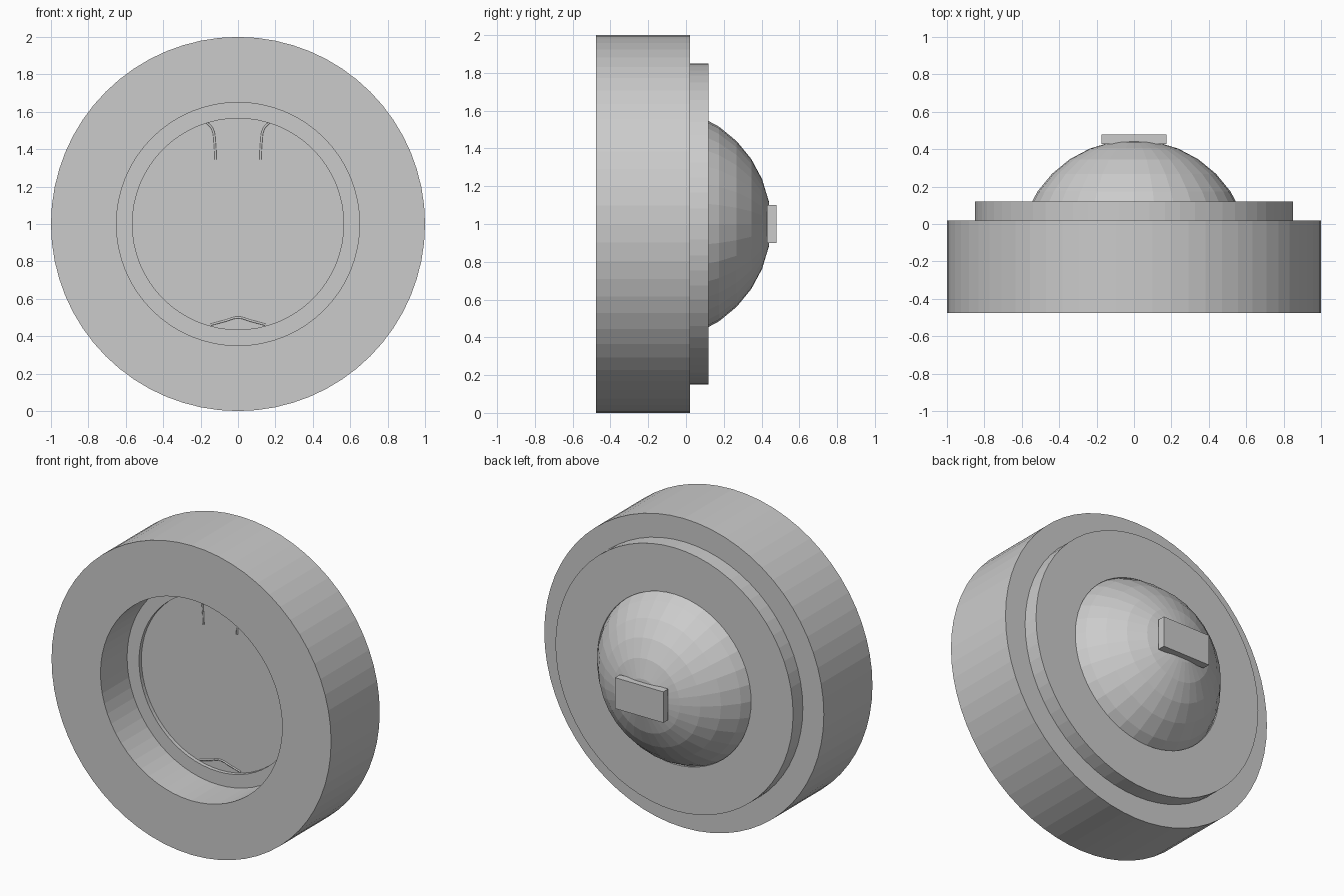
import bpy, bmesh, math
from mathutils import Matrix, Vector

cube = bpy.data.objects.get("Cube")
if cube:
    bpy.data.objects.remove(cube, do_unlink=True)

grey = bpy.data.materials.new("plain_grey")
grey.use_nodes = True
grey.diffuse_color = (0.6, 0.6, 0.6, 1)
grey.node_tree.nodes["Principled BSDF"].inputs["Base Color"].default_value = grey.diffuse_color
CENTRE = Vector((0, 0, 1))


def finish(name, bm):
    bmesh.ops.recalc_face_normals(bm, faces=bm.faces)
    mesh = bpy.data.meshes.new(name)
    bm.to_mesh(mesh)
    bm.free()
    mesh.materials.append(grey)
    obj = bpy.data.objects.new(name, mesh)
    obj.location = CENTRE
    bpy.context.collection.objects.link(obj)
    return obj


def lathe_ring(name, outer, inner, front, back, sides=64):
    """Flat-faced ring of rectangular section around the y axis."""
    bm = bmesh.new()
    section = [(outer, front), (outer, back), (inner, back), (inner, front)]
    loops = []
    for i in range(sides):
        a = math.tau * i / sides
        loops.append([bm.verts.new((r * math.cos(a), y, r * math.sin(a))) for r, y in section])
    for i in range(sides):
        p, q = loops[i], loops[(i + 1) % sides]
        for j in range(4):
            k = (j + 1) % 4
            bm.faces.new((p[j], p[k], q[k], q[j]))
    return finish(name, bm)


def wire(name, points):
    """Thin rounded line lying on the dial."""
    curve = bpy.data.curves.new(name, "CURVE")
    curve.dimensions = "3D"
    curve.bevel_depth = 0.006
    curve.bevel_resolution = 1
    curve.resolution_u = 6
    curve.use_fill_caps = True
    spline = curve.splines.new("BEZIER")
    spline.bezier_points.add(len(points) - 1)
    for bp, (x, z) in zip(spline.bezier_points, points):
        bp.co = (x, DIAL_Y, z)
        bp.handle_left_type = bp.handle_right_type = "AUTO"
    curve.materials.append(grey)
    obj = bpy.data.objects.new(name, curve)
    bpy.context.collection.objects.link(obj)


# Stepped housing
DIAL_Y = -0.18
lathe_ring("outer_ring", 1.0, 0.65, -0.477, 0.02)
lathe_ring("back_plate", 0.85, 0.55, 0.0, 0.12)
lathe_ring("inner_rim", 0.652, 0.565, -0.205, 0.01)

# Dial set into the rim
bm = bmesh.new()
bmesh.ops.create_cone(bm, cap_ends=True, segments=64, radius1=0.566, radius2=0.566, depth=0.02,
                      matrix=Matrix.Translation((0, DIAL_Y + 0.01, 0)) @ Matrix.Rotation(math.pi / 2, 4, "X"))
finish("dial", bm)

# Faceted dome, keeping only the half behind the dial
bm = bmesh.new()
bmesh.ops.create_uvsphere(bm, u_segments=32, v_segments=16, radius=0.62,
                          matrix=Matrix.Translation((0, -0.17, 0)) @ Matrix.Rotation(-math.pi / 2, 4, "X"))
bmesh.ops.bisect_plane(bm, geom=bm.verts[:] + bm.edges[:] + bm.faces[:],
                       plane_co=(0, -0.01, 0), plane_no=(0, -1, 0), clear_outer=True)
finish("rear_dome", bm)

# Block on the dome's crown
bm = bmesh.new()
bmesh.ops.create_cube(bm, size=1, matrix=Matrix.Translation((0, 0.453, 0)) @ Matrix.Diagonal((0.345, 0.05, 0.2, 1)))
finish("rear_block", bm)

# Raised lines on the dial
for side, label in ((1, "left"), (-1, "right")):
    wire(label + "_upper_line", [(side * x, z) for x, z in
                                 ((0.12, 1.345), (0.124, 1.43), (0.138, 1.51), (0.165, 1.54))])
wire("lower_line", [(-0.145, 0.462), (-0.07, 0.482), (0, 0.5), (0.07, 0.482), (0.145, 0.462)])
